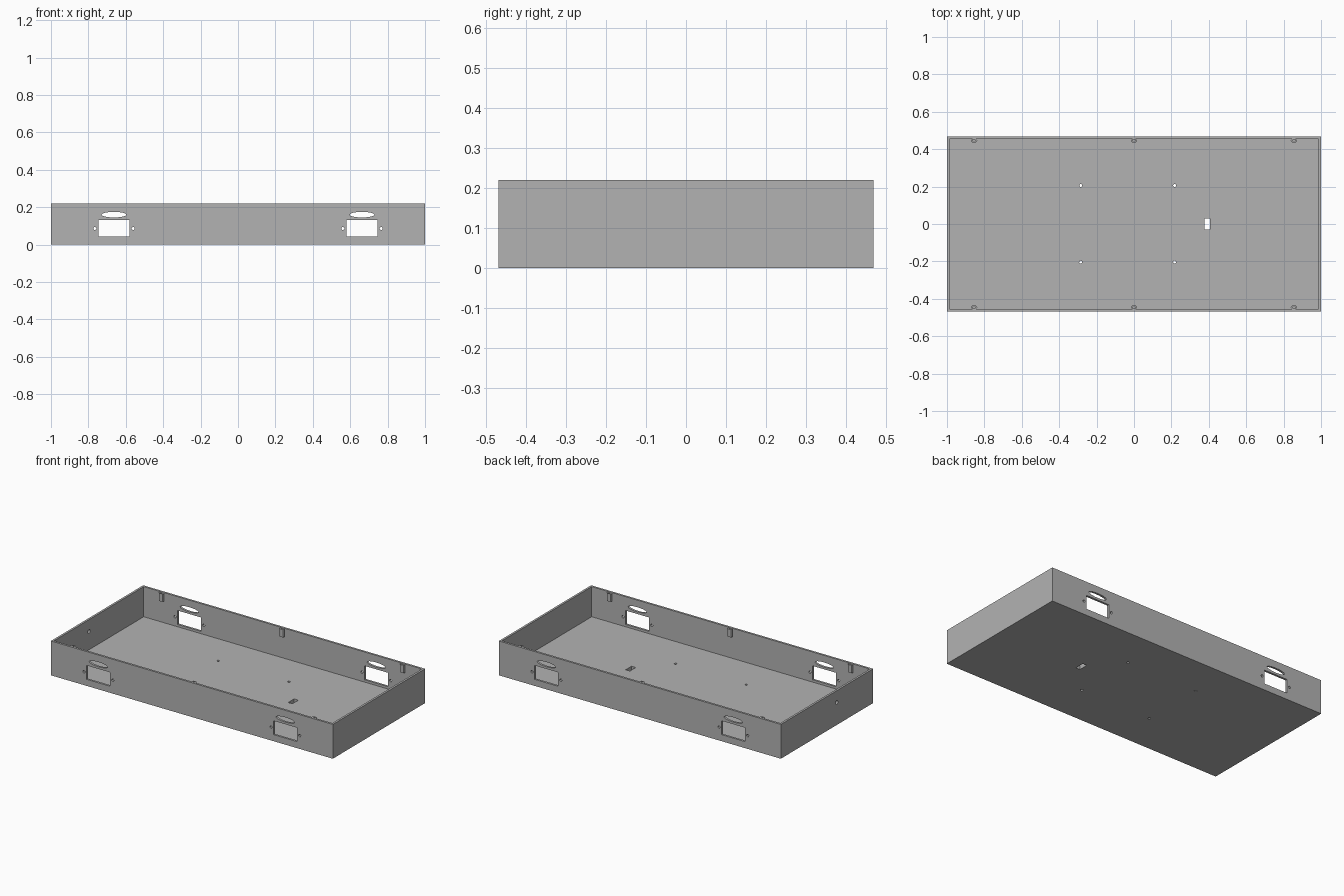
import bpy, bmesh
from math import pi
from mathutils import Matrix, Vector

cube = bpy.data.objects.get("Cube")
if cube:
    bpy.data.objects.remove(cube, do_unlink=True)

LENGTH, DEPTH, HEIGHT = 2.0, 0.935, 0.22
WALL, FLOOR = 0.0135, 0.027

grey = bpy.data.materials.new("matte grey")
grey.use_nodes = True
grey.diffuse_color = (0.45, 0.45, 0.45, 1)
grey.node_tree.nodes["Principled BSDF"].inputs["Base Color"].default_value = (0.45, 0.45, 0.45, 1)


def box(bm, centre, size):
    m = Matrix.Translation(centre) @ Matrix.Diagonal(Vector(size)).to_4x4()
    bmesh.ops.create_cube(bm, size=1, matrix=m)


def rod(bm, centre, axis, length, rx, ry=None, sides=12):
    """Round or oval rod along an axis; rx and ry are its half widths."""
    turn = {"X": Matrix.Rotation(pi / 2, 4, "Y"),
            "Y": Matrix.Rotation(pi / 2, 4, "X"),
            "Z": Matrix.Identity(4)}[axis]
    m = Matrix.Translation(centre) @ turn @ Matrix.Diagonal((rx, ry or rx, length, 1))
    bmesh.ops.create_cone(bm, cap_ends=True, segments=sides, radius1=1, radius2=1,
                          depth=1, matrix=m)


def to_object(bm, name):
    mesh = bpy.data.meshes.new(name)
    bm.to_mesh(mesh)
    bm.free()
    mesh.materials.append(grey)
    obj = bpy.data.objects.new(name, mesh)
    bpy.context.collection.objects.link(obj)
    return obj


def cut(obj, bm):
    """Subtract the cutter shapes in bm from obj and keep the plain mesh."""
    cutter = to_object(bm, "cutter")
    cutter.hide_render = True
    mod = obj.modifiers.new("cut", "BOOLEAN")
    mod.operation, mod.solver, mod.object = "DIFFERENCE", "EXACT", cutter
    bpy.context.view_layer.update()
    result = bpy.data.meshes.new_from_object(obj.evaluated_get(bpy.context.evaluated_depsgraph_get()))
    obj.modifiers.clear()
    obj.data = result
    bpy.data.objects.remove(cutter, do_unlink=True)


# Open tray
bm = bmesh.new()
box(bm, (0, 0, HEIGHT / 2), (LENGTH, DEPTH, HEIGHT))
tray = to_object(bm, "tray")
bm = bmesh.new()
box(bm, (0, 0, FLOOR + HEIGHT / 2), (LENGTH - 2 * WALL, DEPTH - 2 * WALL, HEIGHT))
cut(tray, bm)

# Socket openings, screw holes and oval vents through front and back walls
bm = bmesh.new()
for side in (-1, 1):
    x = side * 0.663
    box(bm, (x, 0, 0.0865), (0.166, 1.2, 0.089))
    rod(bm, (x, 0, 0.16), "Y", 1.2, 0.066, 0.015, sides=16)
    for dx in (-0.102, 0.102):
        rod(bm, (x + dx, 0, 0.086), "Y", 1.2, 0.008)

# Cable hole in one end wall
rod(bm, (-1, -0.1, 0.144), "X", 0.1, 0.012)

# Floor slot and mounting holes
box(bm, (0.392, 0, 0), (0.03, 0.06, 0.1))
for x in (-0.285, 0.217):
    for y in (-0.204, 0.206):
        rod(bm, (x, y, 0), "Z", 0.1, 0.008)
cut(tray, bm)

# Lid screw bosses along the long walls, each with a pilot hole
for side, row in ((-1, "front"), (1, "back")):
    for x, place in ((-0.855, "right"), (0, "middle"), (0.855, "left")):
        y = side * 0.445
        bm = bmesh.new()
        rod(bm, (x, y, 0.193), "Z", 0.05, 0.017, 0.0105, sides=8)
        boss = to_object(bm, f"{row}_{place}_boss")
        bm = bmesh.new()
        rod(bm, (x, y, 0.21), "Z", 0.07, 0.006, sides=8)
        cut(boss, bm)
